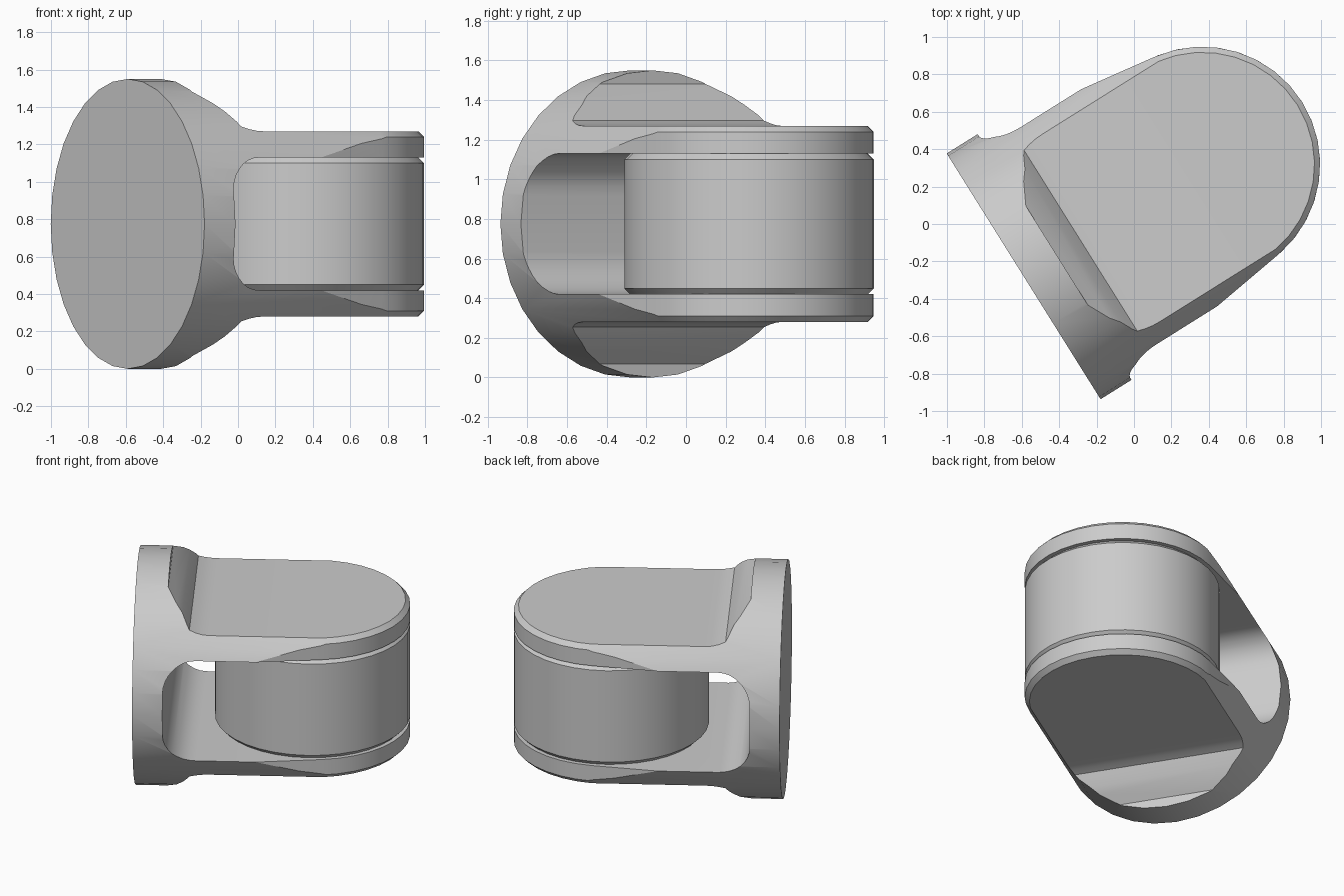
import bpy, bmesh, math
from mathutils import Matrix

if "Cube" in bpy.data.objects:
    bpy.data.objects.remove(bpy.data.objects["Cube"], do_unlink=True)

BASE_R = 0.775     # round foot of the fork
PIVOT = 1.127      # distance from the foot to the hinge axis
PIVOT_R = 0.63
SLOT = 0.355       # half height of the slot between the arms
ARM = 0.495        # half height over both arms
CHAMFER = 0.03
PLACE = Matrix.Translation((-0.59, -0.28, BASE_R)) @ Matrix.Rotation(math.radians(32.05), 4, 'Z')

grey = bpy.data.materials.new("light_grey")
grey.use_nodes = True
grey.diffuse_color = (0.6, 0.6, 0.6, 1)
grey.node_tree.nodes["Principled BSDF"].inputs["Base Color"].default_value = (0.6, 0.6, 0.6, 1)


def loft(name, rings):
    """Closed solid through rings of equal point count."""
    bm = bmesh.new()
    loops = [[bm.verts.new(p) for p in ring] for ring in rings]
    n = len(loops[0])
    for a, b in zip(loops, loops[1:]):
        for i in range(n):
            j = (i + 1) % n
            bm.faces.new((a[i], a[j], b[j], b[i]))
    bm.faces.new(loops[0])
    bm.faces.new(loops[-1])
    bmesh.ops.recalc_face_normals(bm, faces=bm.faces)
    mesh = bpy.data.meshes.new(name)
    bm.to_mesh(mesh)
    bm.free()
    obj = bpy.data.objects.new(name, mesh)
    bpy.context.collection.objects.link(obj)
    mesh.materials.append(grey)
    obj.matrix_world = PLACE
    return obj


def across(name, profile):
    """Extrude a side profile right across the fork."""
    return loft(name, [[(s, t, h) for s, h in profile] for t in (-1, 1)])


def arc(cx, cy, r, start, end, steps):
    angles = [math.radians(start + (end - start) * i / steps) for i in range(steps + 1)]
    return [(cx + r * math.cos(a), cy + r * math.sin(a)) for a in angles]


def combine(obj, tool, operation):
    mod = obj.modifiers.new(operation.title(), 'BOOLEAN')
    mod.operation, mod.solver, mod.object = operation, 'EXACT', tool
    bpy.context.view_layer.objects.active = obj
    bpy.ops.object.modifier_apply(modifier=mod.name)
    bpy.data.objects.remove(tool, do_unlink=True)


def smooth(obj):
    bpy.ops.object.select_all(action='DESELECT')
    obj.select_set(True)
    bpy.context.view_layer.objects.active = obj
    bpy.ops.object.shade_smooth_by_angle(angle=math.radians(25))


# Fork: a round bar along the arm direction
circle = arc(0, 0, BASE_R, 90, 450, 32)[:-1]
fork = loft("fork", [[(s, t, h) for t, h in circle] for s in (0, 1.9)])


# Outline of the arms: tapered sides, round chamfered ends
def outline(inset, h):
    half = [(-0.2, 0.9), (0.7, 0.9), (0.7, 0.698 - inset)]
    end = arc(PIVOT, 0, PIVOT_R - inset, -82, 82, 16)
    return [(s, t, h) for s, t in [(s, -t) for s, t in half] + end + half[::-1]]


levels = [(CHAMFER, -0.9), (CHAMFER, -ARM), (0, CHAMFER - ARM),
          (0, ARM - CHAMFER), (CHAMFER, ARM), (CHAMFER, 0.9)]
combine(fork, loft("arm_outline", [outline(i, h) for i, h in levels]), 'INTERSECT')

# Slot with rounded inner corners
r, start = 0.21, 0.195
corner_low = arc(start + r, r - SLOT, r, 270, 180, 8)
corner_high = arc(start + r, SLOT - r, r, 180, 90, 8)
slot = [(2, -SLOT)] + corner_low + corner_high + [(2, SLOT)]
combine(fork, across("slot_cutter", slot), 'DIFFERENCE')

# Outer relief: step, slope and fillet down to each arm
fillet = arc(0.49, ARM + 0.34, 0.34, 225, 270, 6)
relief = [(2, 0.9), (0.21, 0.9), (0.21, 0.707)] + fillet[1:] + [(2, ARM)]
relief.insert(3, (0.31, 0.602))
relief = relief[:4] + [p for p in relief[4:] if p[0] > 0.32]
for side in (1, -1):
    combine(fork, across("relief_cutter", [(s, h * side) for s, h in relief]), 'DIFFERENCE')
smooth(fork)


# Hinge barrel with chamfered rims
def barrel_ring(radius, h):
    return [(s, t, h) for s, t in arc(PIVOT, 0, radius, 0, 360, 36)[:-1]]


barrel = loft("hinge_barrel", [
    barrel_ring(PIVOT_R - CHAMFER, -SLOT), barrel_ring(PIVOT_R, CHAMFER - SLOT),
    barrel_ring(PIVOT_R, SLOT - CHAMFER), barrel_ring(PIVOT_R - CHAMFER, SLOT)])
smooth(barrel)
